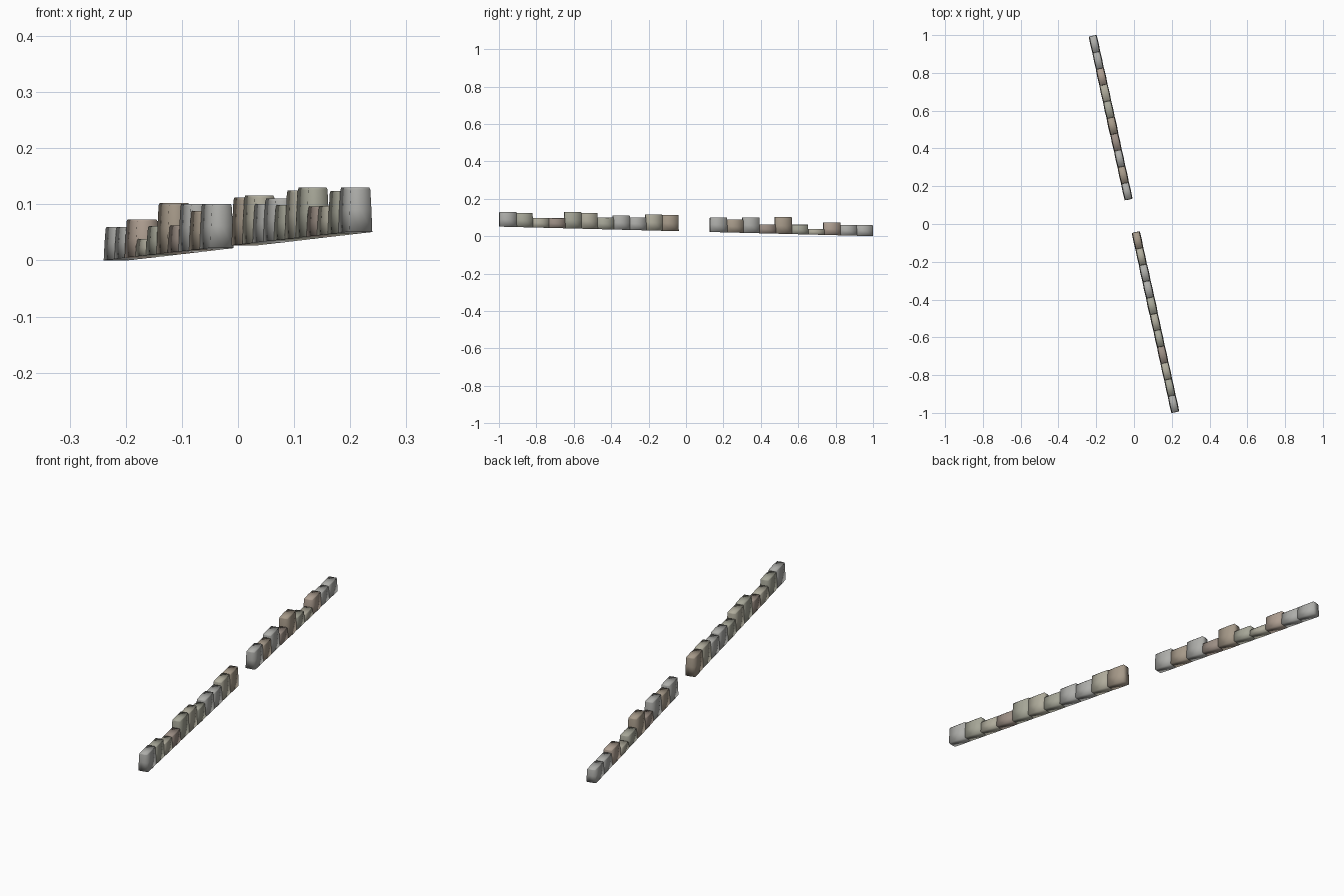
import bpy, bmesh, random
from mathutils import Vector

if "Cube" in bpy.data.objects:
    bpy.data.objects.remove(bpy.data.objects["Cube"])

random.seed(4)
PITCH = 0.0866
ALONG = Vector((-0.2195, 1, 0)).normalized()   # wall direction
ACROSS = Vector((ALONG.y, -ALONG.x, 0))        # wall thickness direction

COLOURS = {
    "g": (0.42, 0.42, 0.40, 1), "o": (0.38, 0.38, 0.31, 1),
    "b": (0.43, 0.41, 0.33, 1), "t": (0.38, 0.32, 0.25, 1),
    "r": (0.33, 0.27, 0.23, 1), "p": (0.42, 0.34, 0.28, 1),
}
mats = {}
for key, col in COLOURS.items():
    mats[key] = bpy.data.materials.new("stone_" + key)
    mats[key].diffuse_color = col

# slot number from the front: top height, tint; slots 11 and 12 are the gap
TOPS = [.130, .124, .097, .096, .130, .125, .099, .110, .101, .116, .112, 0, 0,
        .101, .088, .101, .062, .102, .061, .038, .073, .060, .060]
TINTS = "gobrobogg" + "bt" + "--" + "gtgrtobpgg"


def ground(y):
    return max(0, 0.0255 - 0.0255 * y)


def stone(name, y, top, tint):
    """Slightly tapered block with bulged sides and a softened top."""
    centre = ALONG * (y / ALONG.y)
    half_l = PITCH / ALONG.y / 2
    half_w = 0.0215
    # outline with a midpoint on each side
    outline = [(-1, -1), (0, -1.06), (1, -1), (1.03, 0),
               (1, 1), (0, 1.06), (-1, 1), (-1.03, 0)]
    grow = random.uniform(0.97, 1.04)
    bm = bmesh.new()
    rings = []
    # height fraction, thickness scale, length scale
    for f, sw, sl in [(0, 1, 1), (0.5, 0.93, 0.995), (0.95, 0.84, 0.98), (1, 0.77, 0.96)]:
        ring = []
        for u, v in outline:
            p = centre + ALONG * (u * half_l * sl) + ACROSS * (v * half_w * sw * grow)
            g = ground(p.y)
            p.z = g + (top - g) * f
            ring.append(bm.verts.new(p))
        rings.append(ring)
    for a, b in zip(rings, rings[1:]):
        for i in range(8):
            j = (i + 1) % 8
            bm.faces.new((a[i], a[j], b[j], b[i]))
    bm.faces.new(rings[0][::-1])
    bm.faces.new(rings[-1])
    bmesh.ops.recalc_face_normals(bm, faces=bm.faces)
    for face in bm.faces:
        face.smooth = True
    mesh = bpy.data.meshes.new(name)
    bm.to_mesh(mesh)
    bm.free()
    mesh.materials.append(mats[tint])
    bpy.context.collection.objects.link(bpy.data.objects.new(name, mesh))


# row of wall stones with an opening
for i, (top, tint) in enumerate(zip(TOPS, TINTS)):
    if top:
        stone(f"wall_stone_{i:02d}", (i - 11) * PITCH, top, tint)

for m in bpy.data.materials:
    if m.users and not m.is_grease_pencil:
        m.use_nodes = True
        m.node_tree.nodes["Principled BSDF"].inputs["Base Color"].default_value = m.diffuse_color
